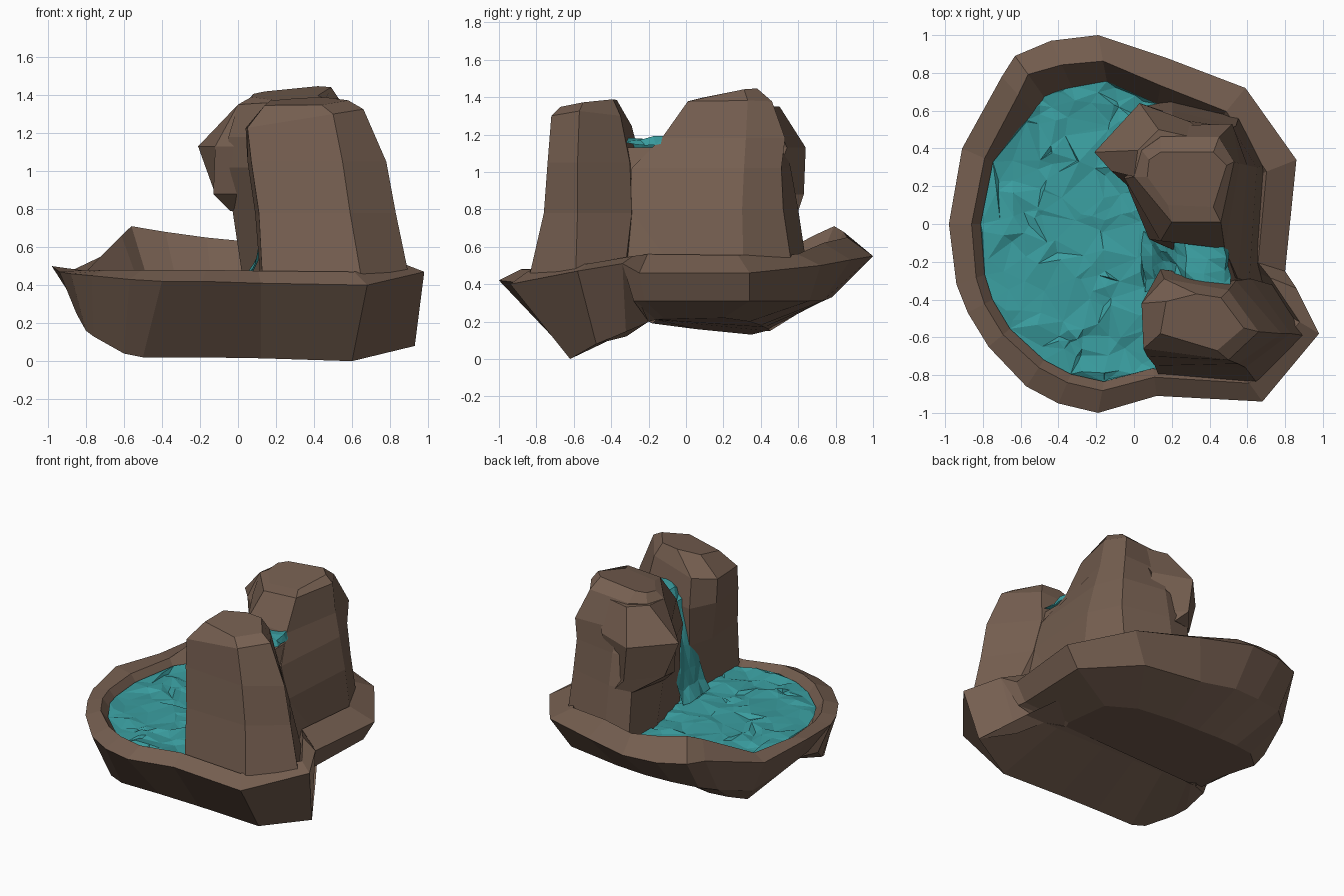
import bpy, math, random
from mathutils import Vector
from mathutils.geometry import delaunay_2d_cdt

random.seed(4)


def material(name, rgb):
    m = bpy.data.materials.new(name)
    m.diffuse_color = (*rgb, 1)
    return m


ROCK = material("brown rock", (0.178, 0.113, 0.080))
WATER = material("teal water", (0.042, 0.34, 0.35))


def make(name, verts, faces, mat):
    me = bpy.data.meshes.new(name)
    me.from_pydata([tuple(v) for v in verts], [], faces)
    me.materials.append(mat)
    ob = bpy.data.objects.new(name, me)
    bpy.context.collection.objects.link(ob)
    return ob


class Shell:
    """Collects rings of points and bridges them, lower ring first."""
    def __init__(self):
        self.v, self.f = [], []

    def ring(self, pts):
        n = len(self.v)
        self.v += pts
        return list(range(n, n + len(pts)))

    def bridge(self, a, b, closed=True):
        n = len(a)
        for i in range(n if closed else n - 1):
            j = (i + 1) % n
            self.f.append((a[i], a[j], b[j], b[i]))


def pillar(name, rings):
    """rings: (z, slope in x, slope in y, outline), from the bottom up."""
    s, prev = Shell(), None
    for z, sx, sy, pts in rings:
        cur = s.ring([(x, y, z + sx * x + sy * y) for x, y in pts])
        if prev:
            s.bridge(prev, cur)
        else:
            s.f.append(tuple(reversed(cur)))
        prev = cur
    s.f.append(tuple(prev))
    return make(name, s.v, s.f, ROCK)


# Basin rim: outer x, y, z, then inset and height of the inner crest
RIM = [(-.94, -.32, .47, .11, .48), (-.88, -.47, .46, .10, .48),
       (-.77, -.65, .45, .10, .48), (-.57, -.86, .43, .12, .48),
       (-.40, -.95, .42, .12, .48), (-.19, -1.0, .42, .12, .48),
       (.12, -.91, .41, .10, .475), (.68, -.94, .40, .12, .47),
       (.98, -.58, .47, .12, .51), (.86, -.34, .51, .15, .55),
       (.80, -.25, .46, .15, .56), (.86, .34, .46, .17, .555),
       (.59, .72, .50, .16, .56), (.17, .88, .53, .15, .62),
       (-.19, 1.0, .55, .14, .65), (-.44, .97, .55, .14, .68),
       (-.63, .89, .56, .12, .71), (-.70, .78, .56, .13, .66),
       (-.91, .40, .46, .13, .48), (-.98, 0, .50, .12, .48)]


def inward(x, y, d, z):
    k = 1 - d / math.hypot(x, y)
    return (x * k, y * k, z)


outer = [r[:3] for r in RIM]
crest = [inward(x, y, d, h) for x, y, z, d, h in RIM]
inner = [inward(x, y, d + .06 + .45 * (h - .48), .40) for x, y, z, d, h in RIM]

b = Shell()
o, c, i = b.ring(outer), b.ring(crest), b.ring(inner)
b.bridge(o, c)
b.bridge(c, i)
b.f.append(tuple(i))

# Rear underside: a steep side band, then slopes down to the left corner
BAND = [(.76, -.28, .31), (.75, -.22, .31), (.77, .34, .31), (.46, .66, .31),
        (.04, .73, .31), (-.22, .78, .33), (-.42, .77, .33), (-.62, .74, .33),
        (-.72, .66, .31), (-.80, .38, .22), (-.82, .0, .25), (-.80, -.26, .26)]
BELLY = [(.45, -.16, .21), (.46, -.12, .22), (.42, .2, .22), (.25, .34, .20),
         (.0, .40, .18), (-.2, .42, .17), (-.35, .44, .16), (-.5, .45, .15),
         (-.64, .43, .15), (-.74, .35, .13), (-.70, .05, .16), (-.60, -.18, .19)]
back = o[9:] + o[:1]
band, belly = b.ring(BAND), b.ring(BELLY)
b.bridge(band, back, False)
b.bridge(belly, band, False)
b.f.append(tuple(reversed(belly)))

# Wedge-shaped front underside
KEEL = [(-.85, -.3, .25), (-.80, -.42, .16), (-.76, -.5, .13), (-.6, -.6, .04),
        (-.5, -.62, .02), (-.2, -.62, .02), (.12, -.62, .015), (.6, -.62, 0),
        (.93, -.48, .08), (.74, -.32, .12)]
keel = b.ring(KEEL)
seam = b.ring([(x * .82, -.2, .2) for x, y, z in KEEL])
tuck = b.ring([(x * .7, -.02, .27) for x, y, z in KEEL])
b.bridge(keel, o[:10], False)
b.bridge(seam, keel, False)
b.bridge(tuck, seam, False)
b.f += [(o[0], seam[0], keel[0]), (o[9], keel[9], seam[9]),
        (o[0], band[-1], belly[-1], seam[0]), (o[9], seam[9], belly[0], band[0])]
make("rock_basin", b.v, b.f, ROCK)

# Front rock pillar
pillar("front_pillar", [
    (.40, .05, 0, [(.13, -.80), (.65, -.84), (.90, -.59), (.76, -.33), (.16, -.25), (.12, -.45)]),
    (.78, 0, 0, [(.11, -.75), (.59, -.76), (.83, -.58), (.62, -.29), (.14, -.24), (.09, -.43)]),
    (1.05, 0, 0, [(.07, -.70), (.55, -.74), (.78, -.58), (.54, -.30), (.14, -.24), (.05, -.42)]),
    (1.22, .16, 0, [(.05, -.66), (.50, -.72), (.66, -.57), (.50, -.35), (.16, -.29), (.04, -.42)]),
    (1.42, .05, .14, [(.14, -.58), (.44, -.67), (.58, -.55), (.46, -.39), (.33, -.37), (.17, -.41)])])

# Rear rock pillar
pillar("rear_pillar", [
    (.40, 0, 0, [(.12, -.10), (.66, -.30), (.70, .31), (.56, .58), (.2, .66), (.03, .62), (.03, .30)]),
    (.80, 0, 0, [(.12, -.10), (.61, -.30), (.65, .30), (.54, .52), (.2, .60), (.03, .58), (-.03, .30)]),
    (1.02, 0, 0, [(.08, -.08), (.55, -.29), (.60, .31), (.52, .51), (.2, .56), (.0, .52), (-.06, .26)]),
    (1.18, 0, 0, [(.14, -.09), (.48, -.13), (.56, .32), (.52, .53), (.16, .52), (.06, .42), (-.05, .24)]),
    (1.35, .06, 0, [(.20, .01), (.46, .01), (.53, .33), (.45, .46), (.14, .46), (.04, .39), (.0, .25)]),
    (1.34, .10, .17, [(.18, .10), (.42, .09), (.49, .31), (.42, .38), (.14, .38), (.08, .34), (.07, .25)])])

# Overhanging boulder on the rear pillar
pillar("rear_overhang", [
    (.79, 0, 0, [(-.04, .30), (.15, .25), (.25, .45), (.15, .60), (.02, .58)]),
    (.88, 0, 0, [(-.13, .32), (.10, .10), (.28, .45), (.06, .63), (-.12, .42)]),
    (1.13, 0, 0, [(-.12, .28), (.08, .10), (.30, .54), (.03, .64), (-.21, .38)]),
    (1.35, 0, 0, [(0, .25), (.15, .22), (.40, .44), (.13, .50), (.02, .39)])])

# Wall linking the pillars behind the fall
pillar("spill_wall", [
    (.40, 0, 0, [(.22, -.45), (.68, -.42), (.68, .05), (.22, .05)]),
    (.80, 0, 0, [(.24, -.42), (.61, -.40), (.61, .05), (.24, .05)]),
    (1.13, 0, 0, [(.30, -.42), (.50, -.40), (.50, .05), (.30, .05)])])

# Rippled pond surface, ending under the pillars
edge = [Vector((min(p[0] + (q[0] - p[0]) * .8, .3), p[1] + (q[1] - p[1]) * .8))
        for p, q in zip(crest, inner)]
n = len(edge)
pts = edge + [Vector((random.uniform(-.85, .3), random.uniform(-.85, .8))) for _ in range(300)]
v2, _, f2, *_ = delaunay_2d_cdt(pts, [(k, (k + 1) % n) for k in range(n)], [], 1, 1e-5)
make("pond_water", [(p.x, p.y, .44 + random.uniform(-.015, .015)) for p in v2],
     [tuple(f) for f in f2], WATER)

# Waterfall: x, z, then y range, from the upper pool down to the pond
FALL = [(.50, 1.14, -.33, -.05), (.48, 1.18, -.38, -.04), (.38, 1.18, -.42, -.03),
        (.28, 1.16, -.40, -.03), (.22, 1.08, -.32, -.05), (.18, .95, -.30, -.05),
        (.15, .80, -.30, -.04), (.11, .65, -.33, -.04), (.10, .53, -.35, -.05),
        (.05, .44, -.36, -.04)]
w, prev = Shell(), None
for x, z, y0, y1 in FALL:
    cur = w.ring([(x + random.uniform(-.015, .015), y0 + (y1 - y0) * t / 5,
                   z + random.uniform(-.02, .02)) for t in range(6)])
    if prev:
        for t in range(5):
            w.f += [(prev[t], prev[t + 1], cur[t + 1]), (prev[t], cur[t + 1], cur[t])]
    prev = cur
make("waterfall", w.v, w.f, WATER)
